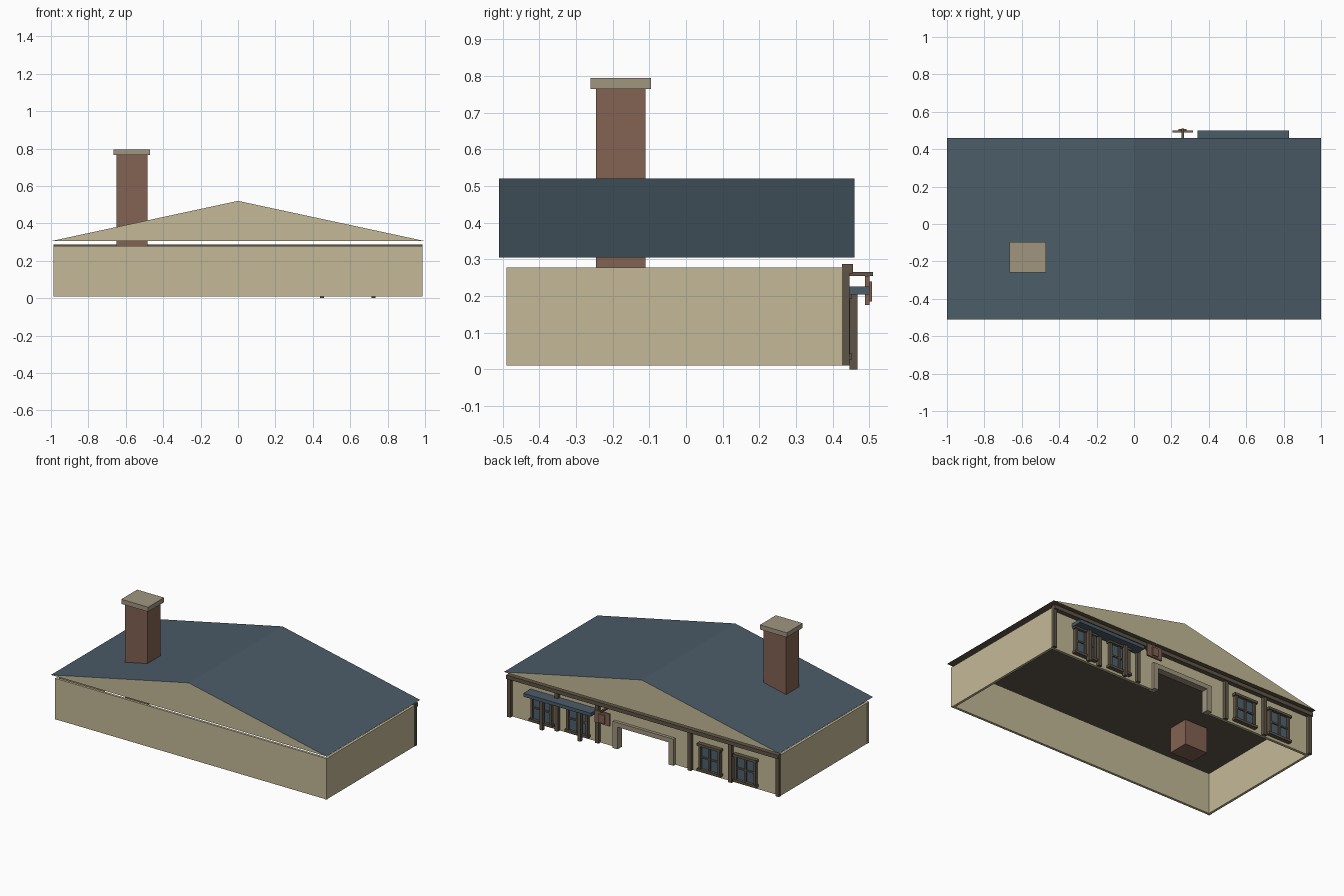
import bpy

cube = bpy.data.objects.get("Cube")
if cube:
    bpy.data.objects.remove(cube, do_unlink=True)


def material(name, r, g, b):
    def lin(c):
        c /= 255
        return c / 12.92 if c <= 0.04045 else ((c + 0.055) / 1.055) ** 2.4
    col = (lin(r), lin(g), lin(b), 1)
    m = bpy.data.materials.new(name)
    m.use_nodes = True
    m.diffuse_color = col
    m.node_tree.nodes["Principled BSDF"].inputs["Base Color"].default_value = col
    return m


PLASTER = material("plaster", 196, 185, 151)
SLATE = material("slate_blue", 75, 92, 104)
TIMBER = material("dark_timber", 96, 85, 71)
BRICK = material("brick_brown", 131, 98, 83)
STONE = material("grey_stone", 160, 150, 127)
GLASS = material("window_glass", 78, 98, 112)


def prism(name, profile, y0, y1, *mats):
    """Extrude an x-z outline from y0 to y1."""
    n = len(profile)
    verts = [(x, y, z) for y in (y0, y1) for x, z in profile]
    faces = [list(range(n)), list(range(2 * n - 1, n - 1, -1))]
    faces += [[i, i + n, (i + 1) % n + n, (i + 1) % n] for i in range(n)]
    me = bpy.data.meshes.new(name)
    me.from_pydata(verts, [], faces)
    for m in mats:
        me.materials.append(m)
    ob = bpy.data.objects.new(name, me)
    bpy.context.collection.objects.link(ob)
    return ob


def box(name, x0, x1, y0, y1, z0, z1, mat):
    return prism(name, [(x0, z0), (x1, z0), (x1, z1), (x0, z1)], y0, y1, mat)


BASE, TOP = 0.01, 0.278
FACE = 0.425          # outer face of the detailed wall

# Roof: slate slopes, plaster gables, timber ceiling
roof = prism("roof", [(-1, 0.305), (1, 0.305), (0, 0.52)], -0.51, 0.46,
             SLATE, PLASTER, TIMBER)
for p in roof.data.polygons:
    if abs(p.normal.y) > 0.9:
        p.material_index = 1
    elif p.normal.z < -0.9:
        p.material_index = 2

# Chimney
box("chimney_stack", -0.65, -0.485, -0.245, -0.11, 0.14, 0.765, BRICK)
box("chimney_cap", -0.665, -0.47, -0.26, -0.095, 0.765, 0.795, STONE)

# Plain walls and corners
box("front_wall", -0.968, 0.968, -0.488, -0.472, BASE, TOP, PLASTER)
for side, s in (("left", 1), ("right", -1)):
    xs = sorted((s * 0.968, s * 0.984))
    box(side + "_wall", *xs, -0.472, FACE - 0.018, BASE, TOP, PLASTER)
    xs = sorted((s * 0.968, s * 0.986))
    box(side + "_front_corner", *xs, -0.49, -0.472, BASE, TOP, PLASTER)

# Detailed wall with the doorway cut into its outline
prism("back_wall", [(-0.984, BASE), (-0.19, BASE), (-0.19, 0.16), (0.19, 0.16),
                    (0.19, BASE), (0.984, BASE), (0.984, TOP), (-0.984, TOP)],
      FACE - 0.018, FACE, PLASTER)

# Stone door surround
prism("door_surround", [(-0.22, BASE), (-0.185, BASE), (-0.185, 0.155),
                        (0.185, 0.155), (0.185, BASE), (0.22, BASE),
                        (0.22, 0.185), (-0.22, 0.185)],
      FACE - 0.025, 0.445, STONE)

# Timber framing
box("top_beam", -0.986, 0.986, FACE, 0.455, 0.262, 0.287, TIMBER)
for s in (1, -1):
    for x in (0.335, 0.63, 0.974):
        box("timber_post", s * x - 0.012, s * x + 0.012, FACE, 0.446,
            BASE, 0.262, TIMBER)


def window(cx):
    w, z0, z1 = 0.075, 0.035, 0.2
    zc = (z0 + z1) / 2
    box("window_glass", cx - w, cx + w, FACE, 0.435, z0, z1, GLASS)
    for s in (1, -1):
        x = cx + s * (w - 0.006)
        box("window_jamb", x - 0.008, x + 0.008, FACE, 0.447, z0, z1, TIMBER)
    box("window_mullion", cx - 0.006, cx + 0.006, FACE, 0.443, z0, z1, TIMBER)
    box("window_crossbar", cx - w, cx + w, FACE, 0.442, zc - 0.005, zc + 0.005, TIMBER)
    for name, z in (("window_sill", z0), ("window_lintel", z1)):
        box(name, cx - w - 0.01, cx + w + 0.01, FACE, 0.453,
            z - 0.008, z + 0.008, TIMBER)


for s in (1, -1):
    for x in (0.48, 0.74):
        window(s * x)

# Awning on two posts
box("awning", 0.34, 0.83, FACE, 0.5, 0.204, 0.226, SLATE)
for x in (0.45, 0.725):
    box("awning_post", x - 0.011, x + 0.011, 0.446, 0.467, 0, 0.204, TIMBER)

# Hanging sign board
box("sign_arm", 0.254, 0.266, FACE, 0.51, 0.255, 0.266, TIMBER)
box("sign_board", 0.205, 0.315, 0.488, 0.5, 0.175, 0.255, BRICK)
box("sign_plate", 0.238, 0.282, 0.5, 0.507, 0.185, 0.24, BRICK)
